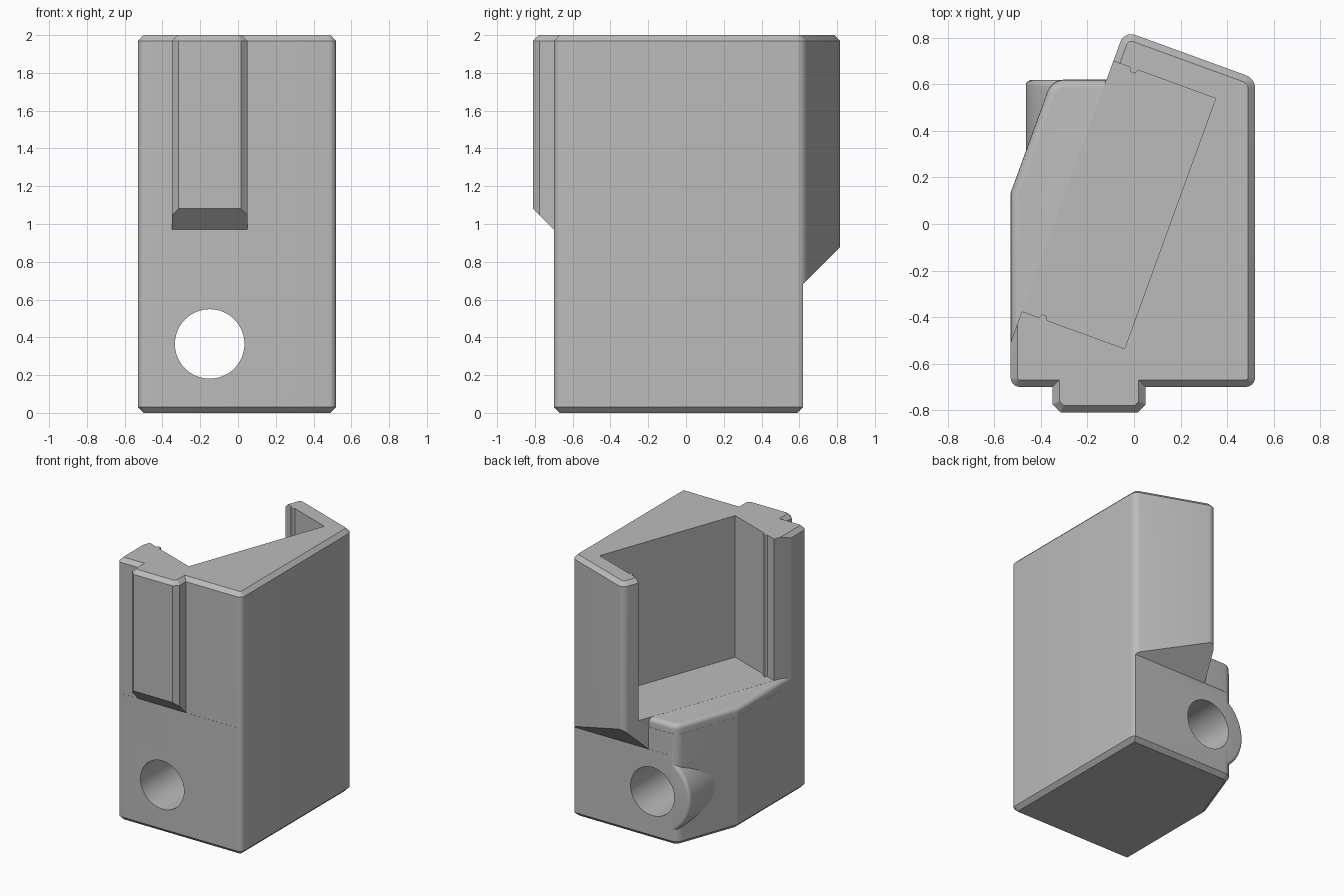
import bpy, bmesh
from math import radians, sin, cos
from mathutils import Vector

cube = bpy.data.objects.get("Cube")
if cube:
    bpy.data.objects.remove(cube)

grey = bpy.data.materials.new("plain grey")
grey.use_nodes = True
COLOUR = (0.5, 0.5, 0.5, 1)
grey.diffuse_color = COLOUR
grey.node_tree.nodes["Principled BSDF"].inputs["Base Color"].default_value = COLOUR

TILT = radians(20)
END = -0.323      # plane where the tilted pocket opens
FLOOR = 0.92      # pocket floor height


def flat(a, b, t):
    return (a, b, t)


def side(a, b, t):
    return (t, a, b)


def tilted(a, b, t):
    return (a * cos(TILT) + b * sin(TILT), b * cos(TILT) - a * sin(TILT), t)


def prism(name, points, low, high, place=flat, corners=(), top=None, bottom=None):
    """Extrude a profile; corners are (index, radius, segments), rims (width, segments)."""
    bm = bmesh.new()
    rows = [[bm.verts.new(place(a, b, t)) for a, b in points] for t in (low, high)]
    n = len(points)
    bm.faces.new(rows[0])
    bm.faces.new(rows[1])
    for i in range(n):
        j = (i + 1) % n
        bm.faces.new((rows[0][i], rows[0][j], rows[1][j], rows[1][i]))
    bmesh.ops.recalc_face_normals(bm, faces=bm.faces)
    uprights = [(bm.edges.get((rows[0][i], rows[1][i])), r, s) for i, r, s in corners]
    for radius, seg in sorted({(r, s) for _, r, s in uprights}):
        chosen = [e for e, r, s in uprights if (r, s) == (radius, seg)]
        bmesh.ops.bevel(bm, geom=chosen, offset=radius, offset_type='OFFSET',
                        segments=seg, profile=0.5, affect='EDGES')
    for rim, level in ((top, high), (bottom, low)):
        if rim:
            chosen = [e for e in bm.edges if all(abs(v.co.z - level) < 1e-5 for v in e.verts)]
            bmesh.ops.bevel(bm, geom=chosen, offset=rim[0], offset_type='OFFSET',
                            segments=rim[1], profile=0.5, affect='EDGES')
    return finish(name, bm)


def rod(name, radius, start, end, round_end=0):
    """Cylinder along y, centred on the cross hole."""
    bm = bmesh.new()
    bmesh.ops.create_cone(bm, cap_ends=True, segments=64, radius1=radius,
                          radius2=radius, depth=end - start)
    if round_end:
        rim = [e for e in bm.edges if all(v.co.z < 0 for v in e.verts)]
        bmesh.ops.bevel(bm, geom=rim, offset=round_end, offset_type='OFFSET',
                        segments=5, profile=0.5, affect='EDGES')
    for v in bm.verts:
        x, y, z = v.co
        v.co = Vector((x - 0.15, -z + (start + end) / 2, y + 0.365))
    return finish(name, bm)


def finish(name, bm):
    bmesh.ops.recalc_face_normals(bm, faces=bm.faces)
    mesh = bpy.data.meshes.new(name)
    bm.to_mesh(mesh)
    bm.free()
    mesh.materials.append(grey)
    obj = bpy.data.objects.new(name, mesh)
    bpy.context.collection.objects.link(obj)
    return obj


def combine(target, helper, operation):
    helper.hide_render = True
    mod = target.modifiers.new(helper.name, 'BOOLEAN')
    mod.operation = operation
    mod.solver = 'EXACT'
    mod.object = helper
    bpy.context.view_layer.objects.active = target
    bpy.ops.object.modifier_apply(modifier=mod.name)
    bpy.data.objects.remove(helper)


# Full-height outline: block, front key and tilted rear tab
tab_x, tab_y, _ = tilted(END, 0.765, 0)
neck_x = tab_x - (tab_y - 0.62) * sin(TILT) / cos(TILT)
outline = [(-0.53, -0.70), (-0.35, -0.70), (-0.35, -0.81), (0.05, -0.81), (0.05, -0.70),
           (0.52, -0.70), (0.52, 0.625), (tab_x, tab_y), (neck_x, 0.62),
           (-0.353, 0.62), (-0.53, 0.134)]
body = prism("holder_body", outline, 0, 2,
             corners=[(0, 0.04, 6), (5, 0.04, 6), (6, 0.04, 6), (7, 0.05, 6),
                      (9, 0.05, 6), (2, 0.035, 1), (3, 0.035, 1)],
             top=(0.03, 1), bottom=(0.03, 1))

# Sloped undersides of the key and the tab
combine(body, prism("key_relief", [(-1, -0.1), (-0.569, -0.1), (-0.699, 0.03),
                                   (-0.699, 0.97), (-1, 1.271)], -1, 1, side), 'DIFFERENCE')
combine(body, prism("tab_relief", [(1, -0.1), (0.489, -0.1), (0.619, 0.03),
                                   (0.619, 0.68), (1, 1.061)], -1, 1, side), 'DIFFERENCE')

# Open side and tilted pocket with two small snap ridges
open_u = END - 0.001
combine(body, prism("open_side", [(-2, -2), (open_u, -2), (open_u, 2), (-2, 2)],
                    0.85, 3, tilted), 'DIFFERENCE')
near, far, back = -0.517, 0.627, 0.145


def ridge(wall, inward):
    d = 0.018 * inward
    return [(-0.245, wall), (-0.237, wall + d), (-0.217, wall + d), (-0.209, wall)]


pocket = ([(-0.5, near)] + ridge(near, 1) + [(back, near), (back, far)]
          + ridge(far, -1)[::-1] + [(-0.5, far)])
combine(body, prism("pocket", pocket, FLOOR, 3, tilted), 'DIFFERENCE')

# Shelf with a rounded lip in front of the pocket
shelf = [(-0.5295, -0.62), (0.1, -0.62), (0.42, 0.6185), (-0.353, 0.6185), (-0.5295, 0.134)]
combine(body, prism("shelf", shelf, 0.1, FLOOR - 0.0005, corners=[(3, 0.05, 6)],
                    top=(0.035, 6)), 'UNION')

# Round boss and cross hole
combine(body, rod("hole_boss", 0.315, 0.0, 0.6185, 0.025), 'UNION')
combine(body, rod("cross_hole", 0.184, -1, 1), 'DIFFERENCE')

# Smooth the rounded parts, keep the chamfers crisp
for o in bpy.context.selected_objects:
    o.select_set(False)
body.select_set(True)
bpy.context.view_layer.objects.active = body
bpy.ops.object.shade_smooth_by_angle(angle=radians(18.5))
